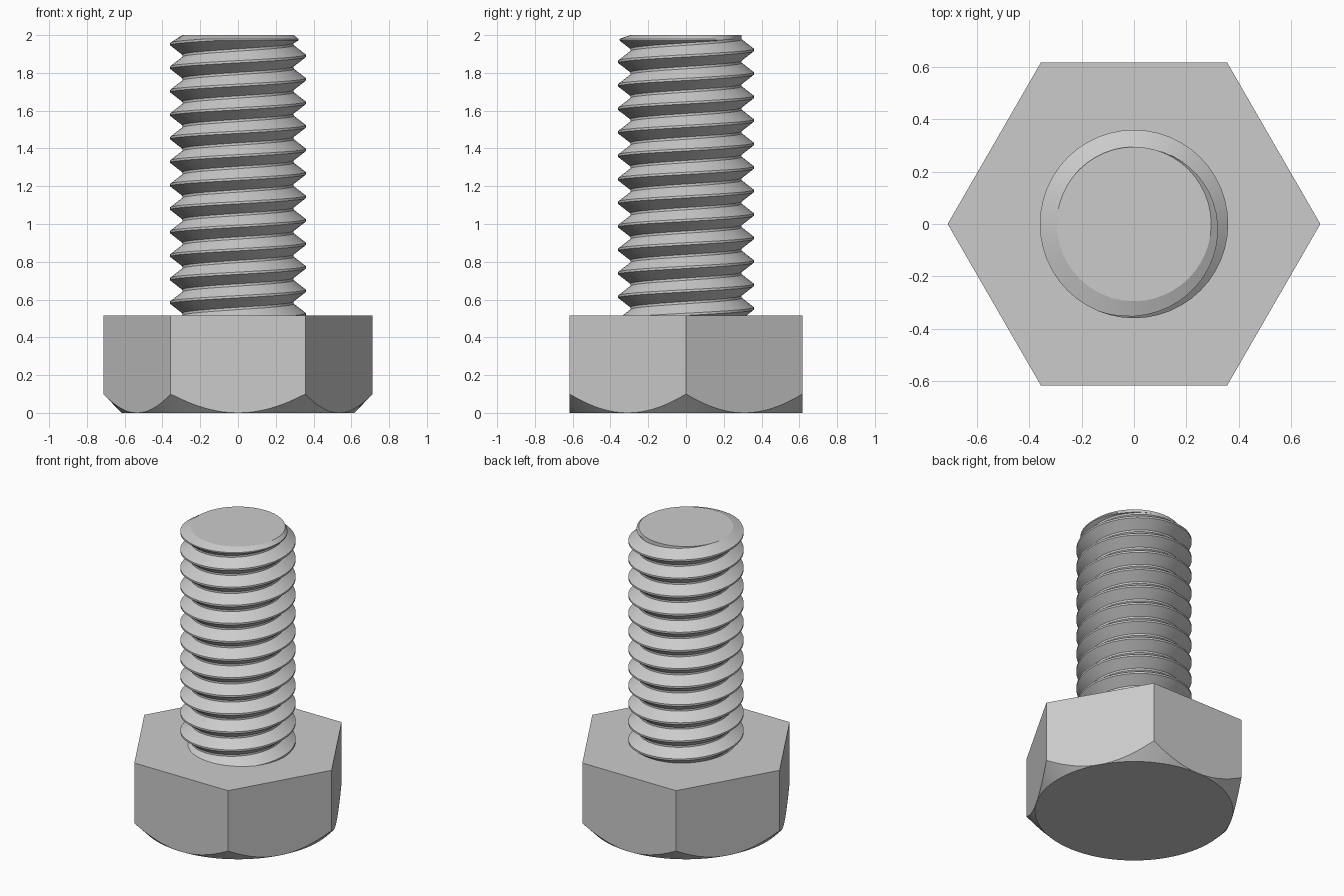
import bpy
import bmesh
from math import cos, sin, radians, pi

cube = bpy.data.objects.get("Cube")
if cube:
    bpy.data.objects.remove(cube, do_unlink=True)

steel = bpy.data.materials.new("light_grey_steel")
steel.use_nodes = True
GREY = (0.6, 0.6, 0.6, 1)
steel.diffuse_color = GREY
steel.node_tree.nodes["Principled BSDF"].inputs["Base Color"].default_value = GREY


def finish(bm, name):
    """Turn a bmesh into a smooth-shaded object with sharp edges kept."""
    mesh = bpy.data.meshes.new(name)
    bm.to_mesh(mesh)
    bm.free()
    mesh.materials.append(steel)
    obj = bpy.data.objects.new(name, mesh)
    bpy.context.collection.objects.link(obj)
    bpy.ops.object.select_all(action="DESELECT")
    obj.select_set(True)
    bpy.context.view_layer.objects.active = obj
    bpy.ops.object.shade_smooth_by_angle(angle=radians(15))


def ring_strip(bm, lower, upper):
    n = len(lower)
    for i in range(n):
        k = (i + 1) % n
        bm.faces.new((lower[i], lower[k], upper[k], upper[i]))


# Hexagonal head, its lower corners trimmed by a cone
HEAD_TOP = 0.515
APOTHEM = 0.617
CORNER = APOTHEM / cos(pi / 6)
CHAMFER = 0.1
SEGMENTS = 96

bm = bmesh.new()
base, arc, top = [], [], []
for i in range(SEGMENTS):
    a = 2 * pi * i / SEGMENTS
    r = APOTHEM / cos(a % (pi / 3) - pi / 6)
    z = CHAMFER * (r - APOTHEM) / (CORNER - APOTHEM)
    base.append(bm.verts.new((APOTHEM * cos(a), APOTHEM * sin(a), 0)))
    arc.append(bm.verts.new((r * cos(a), r * sin(a), z)))
    top.append(bm.verts.new((r * cos(a), r * sin(a), HEAD_TOP)))
ring_strip(bm, base, arc)
ring_strip(bm, arc, top)
bm.faces.new(top)
bm.faces.new(base[::-1])
bmesh.ops.remove_doubles(bm, verts=bm.verts, dist=0.0001)
bmesh.ops.dissolve_limit(bm, angle_limit=radians(1), verts=bm.verts, edges=bm.edges)
finish(bm, "hex_head")

# Threaded shank: a helical profile that fades out at the flat tip
ROOT, CREST = 0.295, 0.36
PITCH = 0.1244
STEPS, TURNS = 48, 14
START_ANGLE, START_Z = 165, 0.33
# height offset, how far out towards the crest, highest allowed z
PROFILE = ((-0.056, 0, 2.0), (-0.006, 1, 1.972), (0.006, 1, 1.98), (0.056, 0, 2.0))

bm = bmesh.new()
rows = []
for i in range(STEPS * TURNS + 1):
    turn = i / STEPS
    a = radians(START_ANGLE + 360 * turn)
    last_turn_angle = START_ANGLE + 360 * (turn - TURNS + 1)
    fade = max(0, min(1, (430 - last_turn_angle) / 180))
    row, z = [], 0
    for dz, out, limit in PROFILE:
        r = ROOT + (CREST - ROOT) * out * fade
        z = max(z, min(START_Z + PITCH * turn + dz, limit))
        row.append(bm.verts.new((r * cos(a), r * sin(a), z)))
    rows.append(row)

for i in range(STEPS * TURNS):
    here, ahead = rows[i], rows[i + 1]
    for j in range(3):
        bm.faces.new((here[j], ahead[j], ahead[j + 1], here[j + 1]))
    # root band up to the next turn
    if i + STEPS < STEPS * TURNS:
        up, up_ahead = rows[i + STEPS], rows[i + STEPS + 1]
        bm.faces.new((here[3], ahead[3], up_ahead[0], up[0]))
# flat tip
bm.faces.new([row[3] for row in rows[-STEPS:]])
bmesh.ops.remove_doubles(bm, verts=bm.verts, dist=0.0001)
finish(bm, "threaded_shank")
